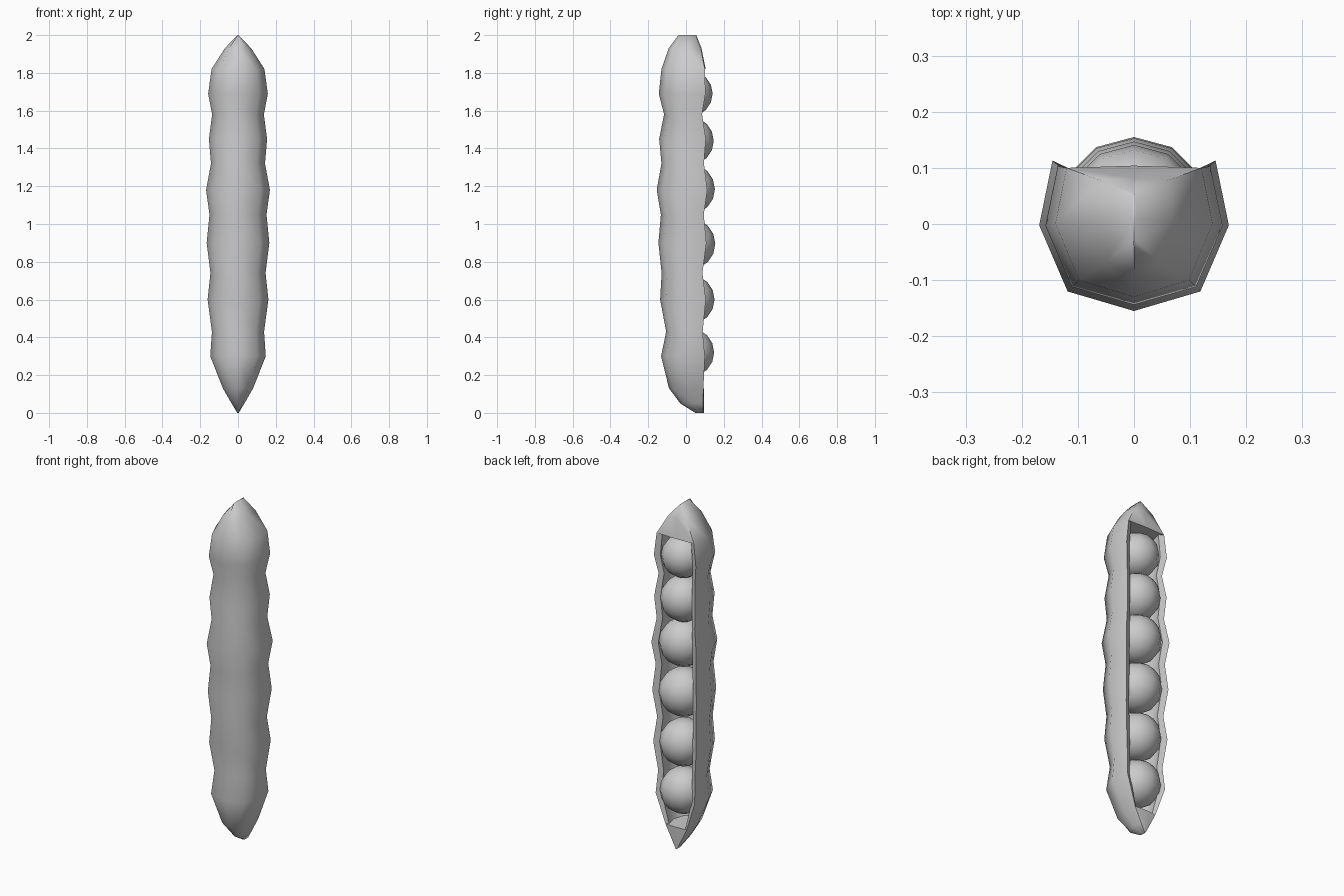
import bpy, bmesh, math

if "Cube" in bpy.data.objects:
    bpy.data.objects.remove(bpy.data.objects["Cube"])

# Pod stations: z, half width, front y, back y
stations = [
    (0.00, 0.004, 0.05, 0.09), (0.05, 0.034, -0.03, 0.09), (0.13, 0.080, -0.09, 0.092),
    (0.30, 0.147, -0.132, 0.100), (0.43, 0.138, -0.105, 0.088), (0.60, 0.161, -0.137, 0.105),
    (0.74, 0.146, -0.129, 0.087), (0.90, 0.166, -0.146, 0.108), (1.05, 0.151, -0.133, 0.094),
    (1.18, 0.169, -0.155, 0.113), (1.32, 0.143, -0.130, 0.095), (1.45, 0.154, -0.142, 0.105),
    (1.58, 0.137, -0.116, 0.085), (1.69, 0.158, -0.144, 0.103), (1.82, 0.140, -0.130, 0.100),
    (1.93, 0.070, -0.092, 0.078), (2.00, 0.003, -0.04, 0.05)]
# Half sections: fraction of width, fraction of depth from front to back
outer_half = [(0.86, 1.0), (1.0, 0.57), (0.70, 0.13)]
inner_half = [(0.66, 0.94), (0.84, 0.57), (0.58, 0.22)]
FIRST, LAST = 2, 14          # stations between which the pod is open


def section(bm, half, front, st):
    z, w, yf, yb = st
    full = half + [(0, front)] + [(-x, y) for x, y in reversed(half)]
    return [bm.verts.new((x * w, yf + y * (yb - yf), z)) for x, y in full]


def bridge(bm, a, b):
    for i in range(len(a) - 1):
        bm.faces.new((a[i], a[i + 1], b[i + 1], b[i]))


def finish(bm, name, angle):
    bmesh.ops.recalc_face_normals(bm, faces=bm.faces)
    mesh = bpy.data.meshes.new(name)
    bm.to_mesh(mesh)
    bm.free()
    ob = bpy.data.objects.new(name, mesh)
    bpy.context.collection.objects.link(ob)
    bpy.ops.object.select_all(action='DESELECT')
    ob.select_set(True)
    bpy.context.view_layer.objects.active = ob
    bpy.ops.object.shade_smooth_by_angle(angle=math.radians(angle))


# Pod shell: outer skin, hollow inside, lips and closed ends
bm = bmesh.new()
outer = [section(bm, outer_half, 0.0, s) for s in stations]
inner = {i: section(bm, inner_half, 0.10, stations[i]) for i in range(FIRST, LAST + 1)}
mids = {}
for i, s in enumerate(stations):
    if i <= FIRST or i >= LAST:
        mids[i] = bm.verts.new((0, s[3] + 0.004, s[0]))
for i in range(len(stations) - 1):
    bridge(bm, outer[i], outer[i + 1])
    if i in mids and i + 1 in mids:
        bridge(bm, [outer[i][-1], mids[i], outer[i][0]],
               [outer[i + 1][-1], mids[i + 1], outer[i + 1][0]])
    if i in inner and i + 1 in inner:
        bridge(bm, inner[i], inner[i + 1])
        for k in (0, -1):
            bm.faces.new((outer[i][k], outer[i + 1][k], inner[i + 1][k], inner[i][k]))
for i in (FIRST, LAST):
    bm.faces.new(inner[i])
    bm.faces.new((outer[i][0], mids[i], outer[i][-1], inner[i][-1], inner[i][0]))
for i in (0, len(stations) - 1):
    bm.faces.new(outer[i] + [mids[i]])
finish(bm, "pod", 72)

# Row of peas: height, radius
peas = [(0.32, 0.130), (0.60, 0.132), (0.895, 0.136), (1.185, 0.134), (1.44, 0.128), (1.69, 0.122)]
for n, (z, r) in enumerate(peas):
    bm = bmesh.new()
    bmesh.ops.create_uvsphere(bm, u_segments=12, v_segments=8, radius=r)
    bmesh.ops.translate(bm, verts=bm.verts, vec=(0, 0.019, z))
    finish(bm, f"pea_{n + 1}", 60)
